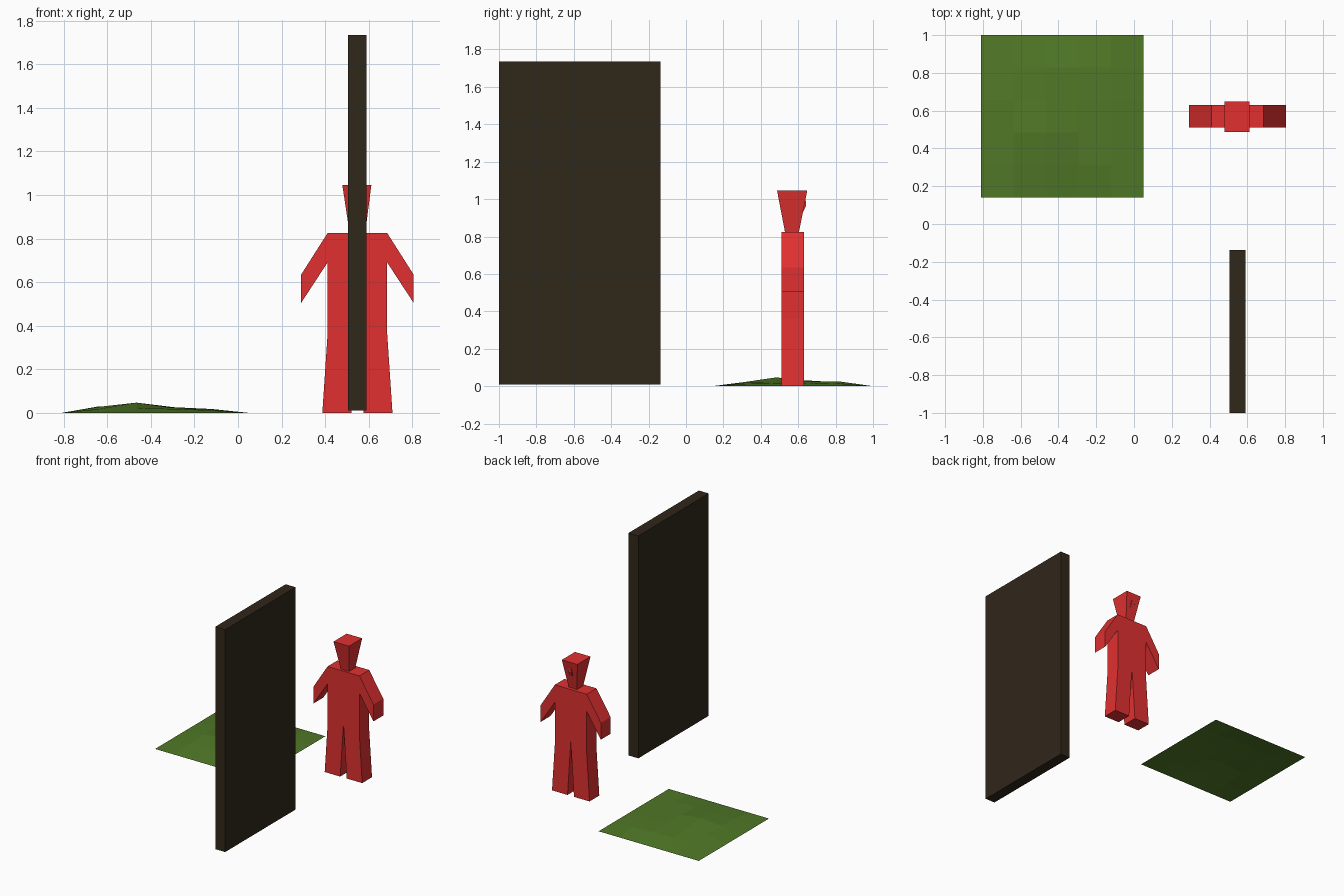
import bpy, bmesh

if "Cube" in bpy.data.objects:
    bpy.data.objects.remove(bpy.data.objects["Cube"])


def material(name, rgb):
    m = bpy.data.materials.new(name)
    m.diffuse_color = (*rgb, 1)
    m.use_nodes = True
    m.node_tree.nodes["Principled BSDF"].inputs["Base Color"].default_value = m.diffuse_color
    return m


RED = material("red", (0.75, 0.03, 0.03))
GREEN = material("green", (0.08, 0.19, 0.02))
BROWN = material("dark_brown", (0.03, 0.02, 0.01))


def finish(name, bm, mat, solid=True):
    if solid:
        bmesh.ops.recalc_face_normals(bm, faces=bm.faces)
    me = bpy.data.meshes.new(name)
    bm.to_mesh(me)
    bm.free()
    me.materials.append(mat)
    ob = bpy.data.objects.new(name, me)
    bpy.context.collection.objects.link(ob)


def loft(name, rings, mat):
    """Closed solid through rings of equal point count."""
    bm = bmesh.new()
    vs = [[bm.verts.new(p) for p in r] for r in rings]
    n = len(vs[0])
    for a, b in zip(vs, vs[1:]):
        for i in range(n):
            j = (i + 1) % n
            bm.faces.new((a[i], a[j], b[j], b[i]))
    bm.faces.new(vs[0][::-1])
    bm.faces.new(vs[-1])
    finish(name, bm, mat)


def rect(x0, x1, y0, y1, z):
    return [(x0, y0, z), (x1, y0, z), (x1, y1, z), (x0, y1, z)]


# Tall upright panel
loft("panel", [rect(0.505, 0.59, -1, -0.137, 0.01),
               rect(0.505, 0.59, -1, -0.137, 1.735)], BROWN)

# Figure body: mirrored half outline extruded front to back
CX = 0.548
half = [(0.028, 0), (0.161, 0), (0.137, 0.36), (0.137, 0.69),
        (0.258, 0.505), (0.258, 0.635), (0.137, 0.825)]
outline = [(0, 0.42)] + half + [(-x, z) for x, z in reversed(half)]
loft("figure_body", [[(CX + x, y, z) for x, z in outline]
                     for y in (0.51, 0.63)], RED)

# Head tapering to the neck
loft("figure_head", [rect(0.513, 0.583, 0.53, 0.603, 0.82),
                     rect(0.479, 0.612, 0.487, 0.648, 1.045)], RED)

# Small nose on the back-facing side
loft("figure_nose", [rect(CX - 0.016, CX + 0.016, 0.59, 0.618, 0.915),
                     rect(CX - 0.014, CX + 0.014, 0.59, 0.642, 0.965),
                     rect(CX - 0.008, CX + 0.008, 0.59, 0.640, 0.995)], RED)

# Gently uneven grass patch: flat rim, raised inner points
heights = [(0.018, 0.022, 0.018, 0.012),
           (0.028, 0.047, 0.022, 0.016),
           (0.030, 0.026, 0.026, 0.018),
           (0.016, 0.020, 0.024, 0.014)]
bm = bmesh.new()
S = 0.86 / 5
grid = [[bm.verts.new((-0.81 + i * S, 0.14 + j * S,
                       heights[j - 1][i - 1] if 0 < i < 5 and 0 < j < 5 else 0))
         for i in range(6)] for j in range(6)]
for j in range(5):
    for i in range(5):
        bm.faces.new((grid[j][i], grid[j][i + 1], grid[j + 1][i + 1], grid[j + 1][i]))
finish("grass_patch", bm, GREEN, solid=False)
